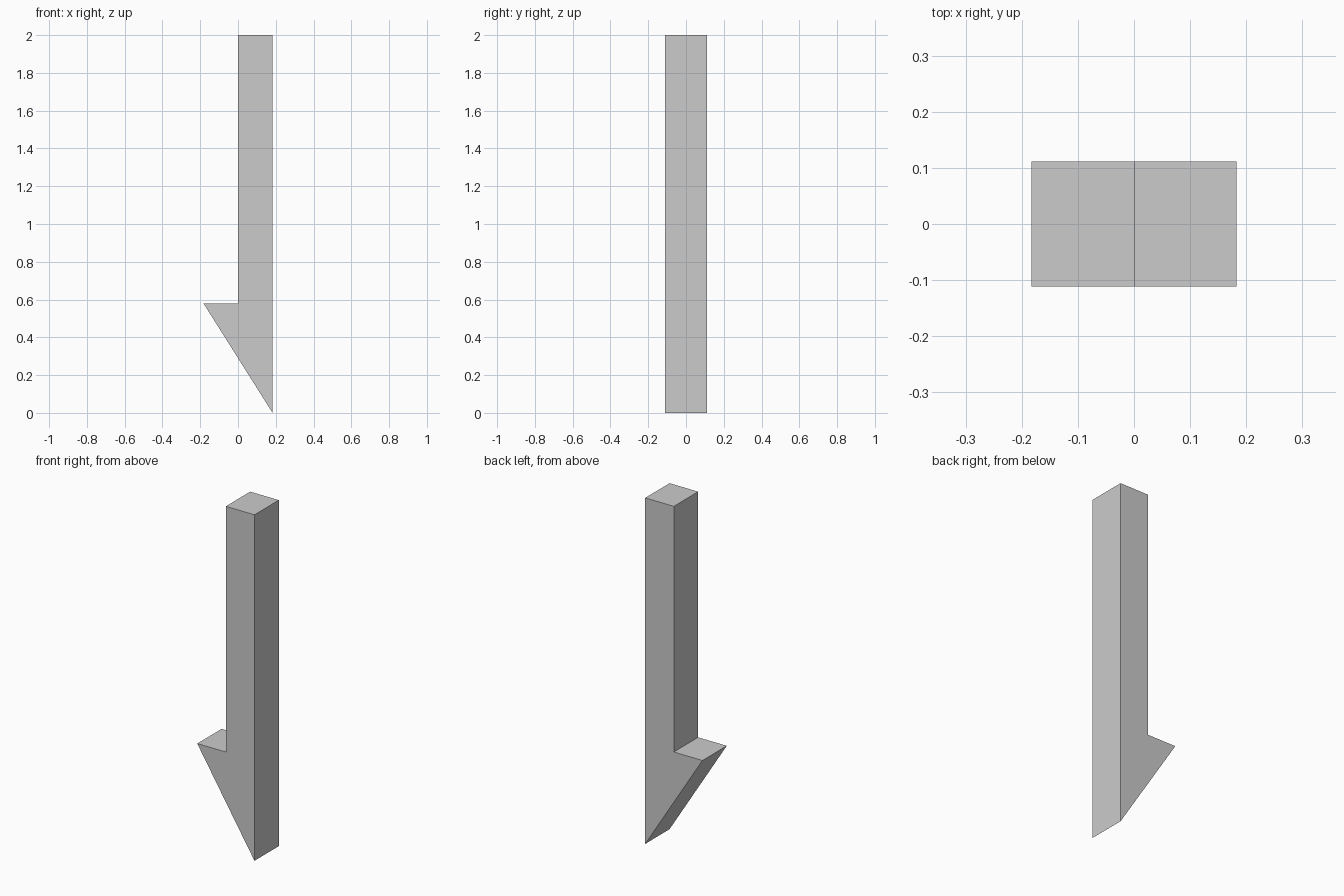
import bpy
import bmesh

if "Cube" in bpy.data.objects:
    bpy.data.objects.remove(bpy.data.objects["Cube"])

HALF_WIDTH = 0.183
HALF_DEPTH = 0.111
BARB_Z = 0.58
TOP_Z = 2.0

# Half-arrow outline in the front (xz) plane
profile = [
    (HALF_WIDTH, 0.0),
    (HALF_WIDTH, TOP_Z),
    (0.0, TOP_Z),
    (0.0, BARB_Z),
    (-HALF_WIDTH, BARB_Z),
]


def extrude_profile(name, points, half_depth):
    """Make a closed prism from an xz outline, centred on y = 0."""
    bm = bmesh.new()
    face = bm.faces.new([bm.verts.new((x, -half_depth, z)) for x, z in points])
    result = bmesh.ops.extrude_face_region(bm, geom=[face], use_keep_orig=True)
    moved = [v for v in result["geom"] if isinstance(v, bmesh.types.BMVert)]
    bmesh.ops.translate(bm, verts=moved, vec=(0, 2 * half_depth, 0))
    bmesh.ops.recalc_face_normals(bm, faces=bm.faces)
    mesh = bpy.data.meshes.new(name)
    bm.to_mesh(mesh)
    bm.free()
    obj = bpy.data.objects.new(name, mesh)
    bpy.context.collection.objects.link(obj)
    return obj


# Shaft and one-sided barb form a single solid
extrude_profile("half_arrow", profile, HALF_DEPTH)
